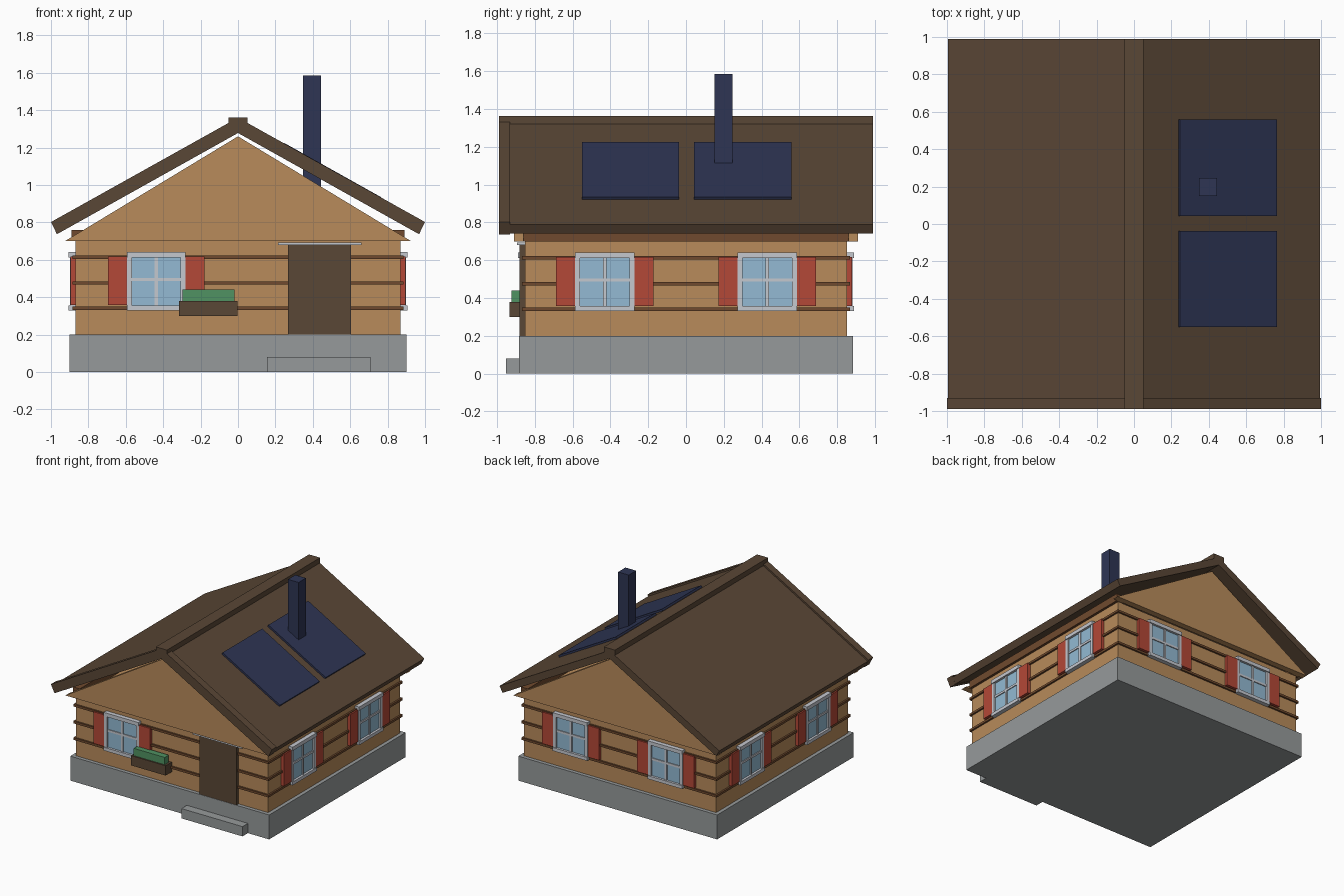
import bpy, bmesh, math
from mathutils import Matrix, Vector

if "Cube" in bpy.data.objects:
    bpy.data.objects.remove(bpy.data.objects["Cube"])


def mat(name, r, g, b):
    m = bpy.data.materials.new(name)
    lin = [((c / 255 + 0.055) / 1.055) ** 2.4 for c in (r, g, b)]
    m.diffuse_color = (*lin, 1)
    m.use_nodes = True
    m.node_tree.nodes["Principled BSDF"].inputs["Base Color"].default_value = m.diffuse_color
    return m


CONCRETE = mat("concrete grey", 150, 154, 155)
TIMBER = mat("timber tan", 184, 139, 91)
GROOVE = mat("log brown", 112, 74, 46)
DARK = mat("dark brown", 90, 71, 54)
TRIM = mat("trim pale grey", 197, 200, 207)
GLASS = mat("glass blue", 147, 186, 211)
RED = mat("shutter red", 180, 72, 55)
GREEN = mat("plant green", 80, 146, 98)
NAVY = mat("navy", 46, 53, 84)


def finish(name, bm, material, matrix=None):
    if matrix:
        bm.transform(matrix)
    bmesh.ops.recalc_face_normals(bm, faces=bm.faces)
    me = bpy.data.meshes.new(name)
    bm.to_mesh(me)
    bm.free()
    me.materials.append(material)
    ob = bpy.data.objects.new(name, me)
    bpy.context.collection.objects.link(ob)
    return ob


def boxes(name, material, specs, matrix=None):
    """One object from boxes given as (x0, x1, y0, y1, z0, z1)."""
    bm = bmesh.new()
    for x0, x1, y0, y1, z0, z1 in specs:
        m = Matrix.Translation(((x0 + x1) / 2, (y0 + y1) / 2, (z0 + z1) / 2))
        m = m @ Matrix.Diagonal((x1 - x0, y1 - y0, z1 - z0, 1))
        bmesh.ops.create_cube(bm, size=1, matrix=m)
    return finish(name, bm, material, matrix)


def prism(name, material, profile, y0, y1):
    """Extrude an (x, z) profile along y."""
    bm = bmesh.new()
    f = bm.faces.new([bm.verts.new((x, y0, z)) for x, z in profile])
    ext = bmesh.ops.extrude_face_region(bm, geom=[f])
    verts = [v for v in ext["geom"] if isinstance(v, bmesh.types.BMVert)]
    bmesh.ops.translate(bm, verts=verts, vec=Vector((0, y1 - y0, 0)))
    return finish(name, bm, material)


# Foundation, step and walls
WX, WY = 0.87, 0.853
boxes("foundation", CONCRETE, [(-0.9, 0.9, -0.883, 0.883, 0, 0.2)])
boxes("front_step", CONCRETE, [(0.155, 0.708, -0.953, -0.88, 0, 0.08)])
boxes("walls", TIMBER, [(-WX, WX, -WY, WY, 0.2, 0.7)])

# Log bands around the walls
boxes("log_bands", GROOVE, [(-0.884, 0.884, -0.867, 0.867, z - 0.009, z + 0.009)
                            for z in (0.341, 0.476, 0.614)])

# Gables and the wall plates under the eaves
for name, y in (("front_gable", -0.91), ("back_gable", 0.86)):
    prism(name, TIMBER, [(-0.925, 0.7), (0.925, 0.7), (0, 1.26)], y, y + 0.05)
boxes("wall_plates", GROOVE, [(0.83, 0.89, -0.86, 0.86, 0.7, 0.76),
                              (-0.89, -0.83, -0.86, 0.86, 0.7, 0.76)])

# Roof slabs, raised front barge boards and ridge cap
for side, s in (("right", 1), ("left", -1)):
    prism(side + "_roof", DARK, [(0, 1.28), (s * 0.967, 0.74), (s * 0.994, 0.79), (0, 1.345)],
          -0.985, 0.99)
    prism(side + "_barge_board", DARK, [(0, 1.278), (s * 0.968, 0.737), (s * 1.0, 0.802), (0, 1.36)],
          -0.99, -0.93)
boxes("ridge_cap", DARK, [(-0.05, 0.05, -0.99, 0.99, 1.32, 1.362)])

# Solar panels and chimney on the right slope
for name, y0, y1 in (("front_solar_panel", -0.55, -0.037), ("back_solar_panel", 0.042, 0.558)):
    prism(name, NAVY, [(0.235, 1.208), (0.755, 0.917), (0.765, 0.935), (0.245, 1.226)], y0, y1)
boxes("chimney", NAVY, [(0.347, 0.443, 0.15, 0.245, 0.98, 1.585)])

# Door with its head trim
boxes("door", DARK, [(0.268, 0.603, -0.88, -WY, 0.2, 0.68)])
boxes("door_head", TRIM, [(0.213, 0.66, -0.893, -WY, 0.68, 0.693)])


def window(name, turn, dist, u):
    """Window with shutters; built facing -y, then turned to its wall."""
    m = Matrix.Rotation(math.radians(turn), 4, 'Z') @ Matrix.Translation((u, -dist, 0))
    boxes(name + "_glass", GLASS, [(-0.14, 0.14, -0.016, 0.005, 0.345, 0.625)], m)
    boxes(name + "_frame", TRIM, [
        (-0.157, 0.157, -0.035, 0, 0.612, 0.642), (-0.157, 0.157, -0.035, 0, 0.33, 0.357),
        (-0.157, -0.13, -0.028, 0, 0.35, 0.62), (0.13, 0.157, -0.028, 0, 0.35, 0.62),
        (-0.009, 0.009, -0.024, 0, 0.35, 0.62), (-0.135, 0.135, -0.023, 0, 0.486, 0.504)], m)
    boxes(name + "_shutters", RED, [(-0.257, -0.157, -0.026, 0, 0.358, 0.617),
                                    (0.157, 0.257, -0.026, 0, 0.358, 0.617)], m)


# Windows on all four walls
window("front_window", 0, WY, -0.437)
for wall, turn, dist in (("right", 90, WX), ("back", 180, WY), ("left", 270, WX)):
    window(wall + "_window_a", turn, dist, -0.43)
    window(wall + "_window_b", turn, dist, 0.43)

# Flower box
boxes("flower_box", DARK, [(-0.315, -0.002, -0.933, -WY, 0.3, 0.38)])
boxes("plants", GREEN, [(-0.298, -0.018, -0.922, -0.87, 0.375, 0.44)])
